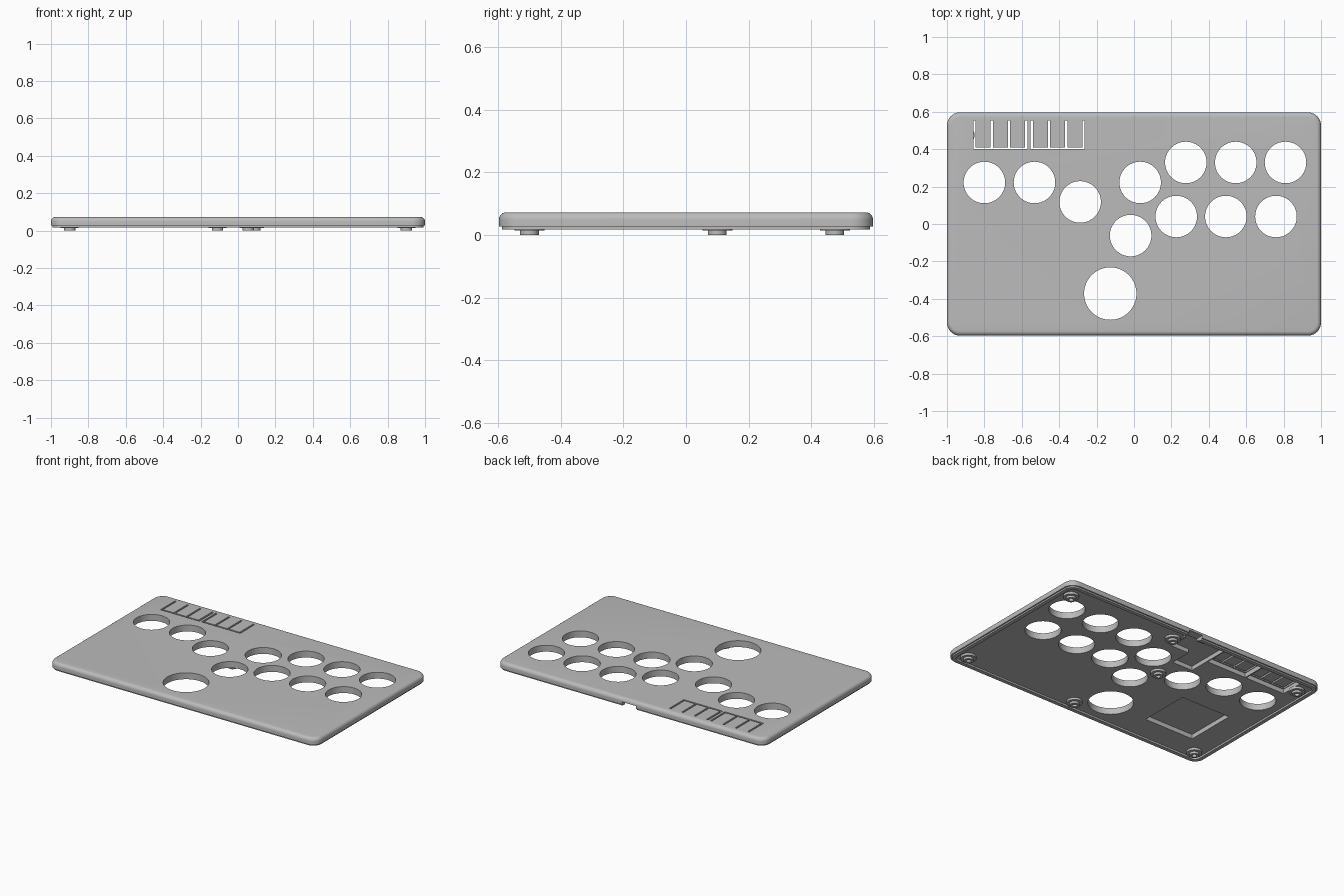
import bpy, bmesh, math
from mathutils import Matrix, Vector

cube = bpy.data.objects.get("Cube")
if cube:
    bpy.data.objects.remove(cube)

grey = bpy.data.materials.new("matte_grey")
grey.use_nodes = True
grey.diffuse_color = (0.5, 0.5, 0.5, 1)
grey.node_tree.nodes["Principled BSDF"].inputs["Base Color"].default_value = (0.5, 0.5, 0.5, 1)

HALF_X, HALF_Y, CORNER = 1.0, 0.597, 0.07
TOP, FLOOR, LIP = 0.073, 0.03, 0.018


def make_object(name, bm):
    bmesh.ops.recalc_face_normals(bm, faces=bm.faces)
    mesh = bpy.data.meshes.new(name)
    bm.to_mesh(mesh)
    bm.free()
    mesh.materials.append(grey)
    obj = bpy.data.objects.new(name, mesh)
    bpy.context.scene.collection.objects.link(obj)
    return obj


def rounded_ring(bm, inset, z, steps=10):
    """One loop of vertices around a rounded rectangle."""
    r = CORNER - inset
    verts = []
    for quarter, (sx, sy) in enumerate([(1, 1), (-1, 1), (-1, -1), (1, -1)]):
        for i in range(steps + 1):
            a = math.pi / 2 * (quarter + i / steps)
            verts.append(bm.verts.new((sx * (HALF_X - CORNER) + r * math.cos(a),
                                       sy * (HALF_Y - CORNER) + r * math.sin(a), z)))
    return verts


def add_cylinder(bm, x, y, r):
    bmesh.ops.create_cone(bm, cap_ends=True, segments=64, radius1=r, radius2=r,
                          depth=0.4, matrix=Matrix.Translation((x, y, 0)))


def add_box(bm, x0, x1, y0, y1, z1, z0=-0.05):
    size = Matrix.Diagonal((x1 - x0, y1 - y0, z1 - z0, 1))
    centre = Vector((x0 + x1, y0 + y1, z0 + z1)) / 2
    bmesh.ops.create_cube(bm, size=1, matrix=Matrix.Translation(centre) @ size)


def cut(target, name, bm):
    cutter = make_object(name, bm)
    cutter.hide_render = True
    mod = target.modifiers.new(name, 'BOOLEAN')
    mod.operation, mod.solver, mod.object = 'DIFFERENCE', 'EXACT', cutter
    mod.use_self = True
    bpy.context.view_layer.update()
    graph = bpy.context.evaluated_depsgraph_get()
    result = bpy.data.meshes.new_from_object(target.evaluated_get(graph))
    target.modifiers.clear()
    target.data = result
    bpy.data.objects.remove(cutter)


# Case: lofted shell with a lip below and a rounded top edge
fillet = 0.024
profile = [(0.035, FLOOR), (0.035, LIP), (0.009, LIP), (0.009, 0.028), (0, 0.028)]
for i in range(7):
    a = math.pi / 2 * i / 6
    profile.append((fillet * (1 - math.cos(a)), TOP - fillet * (1 - math.sin(a))))
bm = bmesh.new()
rings = [rounded_ring(bm, *p) for p in profile]
for low, high in zip(rings, rings[1:]):
    for i in range(len(low)):
        j = (i + 1) % len(low)
        bm.faces.new((low[i], low[j], high[j], high[i]))
bm.faces.new(rings[0])
bm.faces.new(rings[-1])
case = make_object("case_shell", bm)

# Round button openings
bm = bmesh.new()
for x, y in [(-0.8, 0.222), (-0.532, 0.222), (-0.288, 0.118), (-0.018, -0.062),
             (0.033, 0.222), (0.277, 0.329), (0.544, 0.329), (0.81, 0.329),
             (0.226, 0.04), (0.491, 0.04), (0.759, 0.04)]:
    add_cylinder(bm, x, y, 0.111)
add_cylinder(bm, -0.127, -0.372, 0.14)
cut(case, "button_hole_cutter", bm)

# Square pocket and small-button pockets in the underside
bm = bmesh.new()
add_box(bm, -0.79, -0.42, -0.39, -0.04, 0.06)
for x in (-0.853, -0.547):
    add_box(bm, x - 0.01, x + 0.288, 0.392, 0.558, 0.06)
cut(case, "pocket_cutter", bm)

# Board pocket with side channel
bm = bmesh.new()
add_box(bm, -0.252, -0.1, 0.25, 0.55, 0.058)
cut(case, "board_pocket_cutter", bm)
bm = bmesh.new()
add_box(bm, -0.12, 0.035, 0.4, 0.54, 0.058)
cut(case, "channel_cutter", bm)

# Cable port in the back edge
bm = bmesh.new()
add_box(bm, -0.045, 0.06, 0.53, 0.7, 0.046)
cut(case, "port_cutter", bm)

# Comb slots freeing the small-button tabs
teeth, bars = bmesh.new(), bmesh.new()
for start in (-0.853, -0.547):
    for i in range(4):
        x = start + i * 0.0925
        add_box(teeth, x - 0.006, x + 0.006, 0.403, 0.554, 0.2)
    add_box(bars, start - 0.0055, start + 0.283, 0.4, 0.41, 0.2)
cut(case, "slot_cutter", teeth)
cut(case, "slot_bar_cutter", bars)

# Screw posts: stepped, hollow lathed feet
post = [(0.048, 0.034), (0.048, 0.015), (0.03, 0.015), (0.03, 0),
        (0.015, 0), (0.015, 0.02)]
parts = [case]
for n, (x, y) in enumerate([(0.9, 0.475), (-0.9, 0.475), (0.9, -0.5), (-0.9, -0.5),
                            (0.055, -0.5), (0.09, 0.475), (-0.11, 0.1)]):
    bm = bmesh.new()
    loops = [[bm.verts.new((x + r * math.cos(math.tau * i / 32),
                            y + r * math.sin(math.tau * i / 32), z)) for i in range(32)]
             for r, z in post]
    for a, b in zip(loops, loops[1:]):
        for i in range(32):
            j = (i + 1) % 32
            bm.faces.new((a[i], a[j], b[j], b[i]))
    bm.faces.new(loops[0])
    bm.faces.new(loops[-1])
    parts.append(make_object(f"screw_post_{n + 1}", bm))

# Smooth curves, sharp edges
bpy.ops.object.select_all(action='DESELECT')
for obj in parts:
    obj.select_set(True)
bpy.context.view_layer.objects.active = case
bpy.ops.object.shade_smooth_by_angle(angle=math.radians(30))
